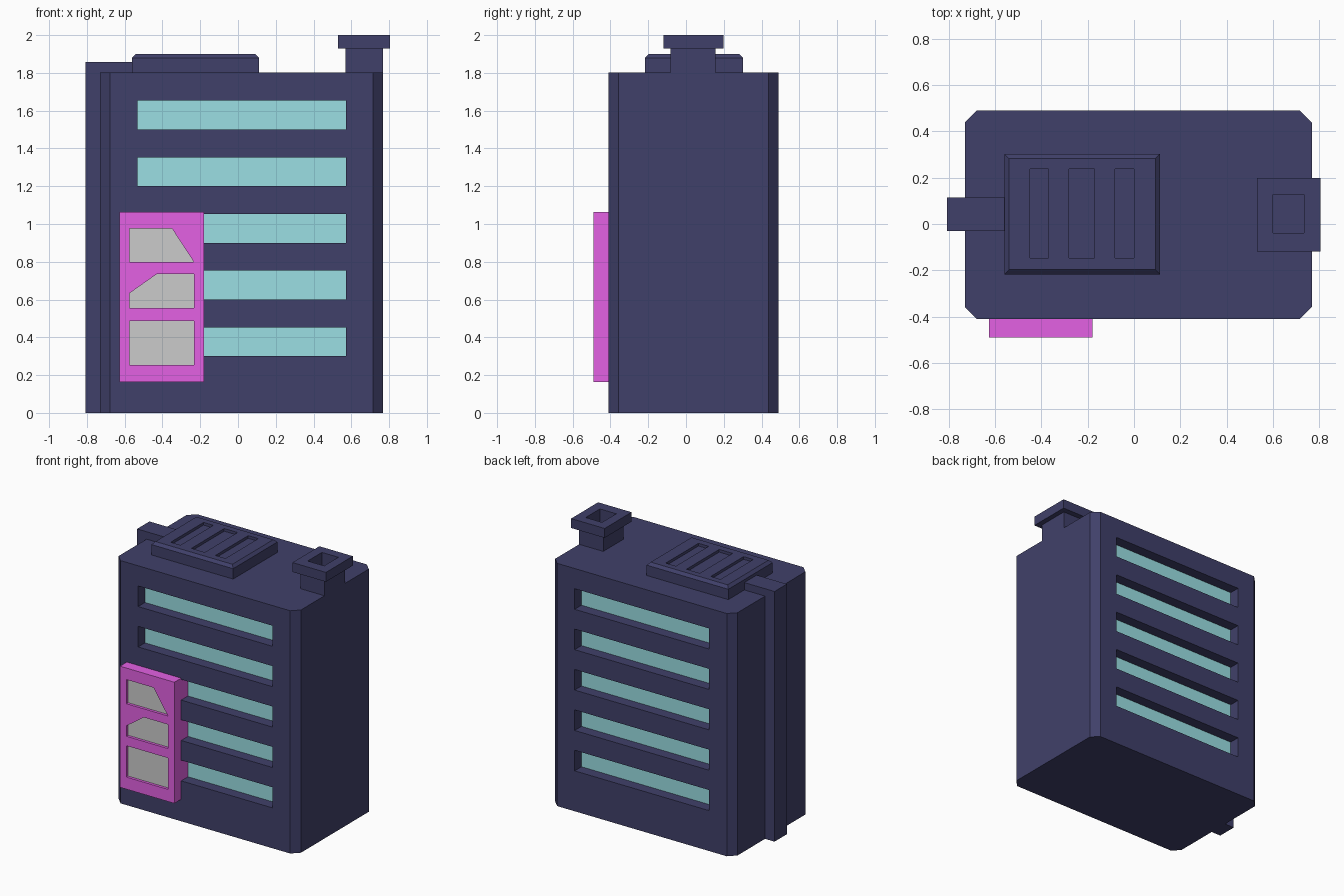
import bpy, bmesh
from mathutils import Vector

if "Cube" in bpy.data.objects:
    bpy.data.objects.remove(bpy.data.objects["Cube"])


def material(name, rgb):
    m = bpy.data.materials.new(name)
    m.diffuse_color = (*rgb, 1)
    m.use_nodes = True
    m.node_tree.nodes["Principled BSDF"].inputs["Base Color"].default_value = m.diffuse_color
    return m


NAVY = material("navy", (0.051, 0.051, 0.143))
TEAL = material("teal", (0.326, 0.737, 0.77))
PINK = material("pink", (0.77, 0.119, 0.77))


def finish(name, bm, mat):
    bmesh.ops.recalc_face_normals(bm, faces=bm.faces)
    mesh = bpy.data.meshes.new(name)
    bm.to_mesh(mesh)
    bm.free()
    if mat:
        mesh.materials.append(mat)
    ob = bpy.data.objects.new(name, mesh)
    bpy.context.collection.objects.link(ob)
    return ob


def prism(name, pts, lo, hi, mat=None, axis="z"):
    """Extrude a profile along z (points are x, y) or along y (points are x, z)."""
    bm = bmesh.new()
    place = (lambda a, b: (a, b, lo)) if axis == "z" else (lambda a, b: (a, lo, b))
    face = bm.faces.new([bm.verts.new(place(*p)) for p in pts])
    res = bmesh.ops.extrude_face_region(bm, geom=[face])
    shift = Vector((0, 0, hi - lo)) if axis == "z" else Vector((0, hi - lo, 0))
    bmesh.ops.translate(bm, vec=shift, verts=[v for v in res["geom"] if isinstance(v, bmesh.types.BMVert)])
    return finish(name, bm, mat)


def rect(a0, a1, b0, b1):
    return [(a0, b0), (a1, b0), (a1, b1), (a0, b1)]


def box(name, x, y, z, mat=None):
    return prism(name, rect(*x, *y), *z, mat)


def cut(target, cutters):
    """Subtract each cutter for good, then throw the cutters away."""
    bpy.context.view_layer.objects.active = target
    for c in cutters:
        c.hide_render = True
        mod = target.modifiers.new("cut", "BOOLEAN")
        mod.operation, mod.solver, mod.object = "DIFFERENCE", "EXACT", c
        bpy.ops.object.modifier_apply(modifier=mod.name)
        bpy.data.objects.remove(c)


# main housing with chamfered upright corners
X0, X1, Y0, Y1, C = -0.73, 0.768, -0.41, 0.49, 0.052
outline = [(X0 + C, Y0), (X1 - C, Y0), (X1, Y0 + C), (X1, Y1 - C),
           (X1 - C, Y1), (X0 + C, Y1), (X0, Y1 - C), (X0, Y0 + C)]
housing = prism("housing", outline, 0, 1.803, NAVY)

# recessed window strips on front and back
wx, depth = (-0.533, 0.572), 0.08
cutters = []
for i in range(5):
    z = (0.30 + 0.30 * i, 0.453 + 0.30 * i)
    for side, wall, inward in (("front", Y0, 1), ("back", Y1, -1)):
        def span(a, b):
            return sorted((wall + inward * a, wall + inward * b))
        cutters.append(box("cutter", wx, span(-0.05, depth + 0.03), z, NAVY))
        box(f"{side}_window_{i + 1}", wx, span(depth, depth + 0.03), z, TEAL)
cut(housing, cutters)

# side duct
box("side_duct", (-0.808, -0.56), (-0.03, 0.115), (0, 1.858), NAVY)

# roof vent with a bevelled top rim and three shallow slots
vent = box("roof_vent", (-0.56, 0.112), (-0.217, 0.303), (1.80, 1.90), NAVY)
bm = bmesh.new()
bm.from_mesh(vent.data)
rim = [e for e in bm.edges if all(v.co.z > 1.89 for v in e.verts)]
bmesh.ops.bevel(bm, geom=rim, offset=0.02, segments=1, affect="EDGES")
bm.to_mesh(vent.data)
bm.free()
cut(vent, [box("cutter", x, (-0.147, 0.238), (1.88, 1.95), NAVY)
           for x in ((-0.45, -0.37), (-0.28, -0.17), (-0.083, 0.0))])

# chimney stem and hollow cap
stem = box("chimney_stem", (0.57, X1), (-0.082, 0.157), (1.80, 1.93), NAVY)
cap = box("chimney_cap", (0.53, 0.805), (-0.118, 0.198), (1.93, 2.0), NAVY)
for part in (stem, cap):
    cut(part, [box("cutter", (0.60, 0.735), (-0.039, 0.128), (1.90, 2.05), NAVY)])

# front sign board reaching back into the window recesses
board = box("sign_board", (-0.627, -0.18), (-0.49, -0.33), (0.163, 1.063), PINK)

# grey panels sunk into the board
L, R = -0.575, -0.233
panels = {
    "upper_panel": [(L, 0.798), (R, 0.798), (-0.35, 0.977), (L, 0.977)],
    "middle_panel": [(L, 0.556), (R, 0.556), (R, 0.735), (-0.43, 0.735), (L, 0.633)],
    "lower_panel": rect(L, R, 0.253, 0.486),
}
cut(board, [prism("cutter", p, -0.55, -0.45, PINK, "y") for p in panels.values()])
for name, p in panels.items():
    prism(name, p, -0.47, -0.45, None, "y")
